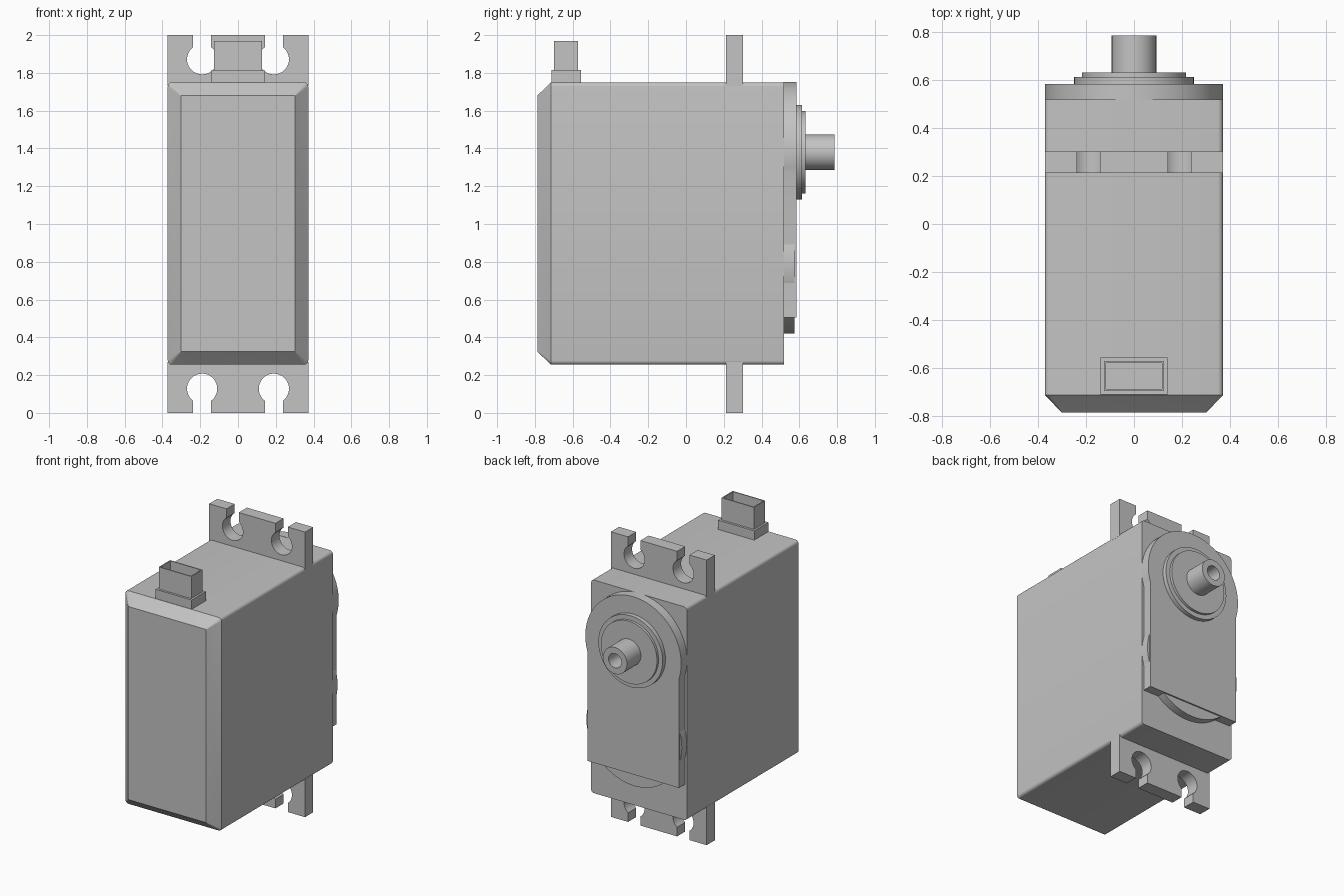
import bpy, bmesh
from math import sin, cos, pi, asin, radians

cube = bpy.data.objects.get("Cube")
if cube:
    bpy.data.objects.remove(cube, do_unlink=True)

grey = bpy.data.materials.new("plain grey")
grey.use_nodes = True
COLOUR = (0.55, 0.55, 0.55, 1)
grey.diffuse_color = COLOUR
grey.node_tree.nodes["Principled BSDF"].inputs["Base Color"].default_value = COLOUR


def loft(name, sections, upright=False):
    """Skin a row of matching outlines (outline, position) and cap both ends."""
    bm = bmesh.new()
    rings = []
    for outline, p in sections:
        rings.append([bm.verts.new((a, b, p) if upright else (a, p, b)) for a, b in outline])
    n = len(rings[0])
    for r, s in zip(rings, rings[1:]):
        for i in range(n):
            j = (i + 1) % n
            bm.faces.new((r[i], r[j], s[j], s[i]))
    bm.faces.new(rings[0])
    bm.faces.new(rings[-1])
    bmesh.ops.recalc_face_normals(bm, faces=bm.faces)
    mesh = bpy.data.meshes.new(name)
    bm.to_mesh(mesh)
    bm.free()
    mesh.materials.append(grey)
    ob = bpy.data.objects.new(name, mesh)
    bpy.context.collection.objects.link(ob)
    bpy.ops.object.select_all(action='DESELECT')
    ob.select_set(True)
    bpy.context.view_layer.objects.active = ob
    bpy.ops.object.shade_smooth_by_angle(angle=radians(30))
    return ob


def arc(cx, cz, r, start, end, n):
    return [(cx + r * cos(start + (end - start) * i / n),
             cz + r * sin(start + (end - start) * i / n)) for i in range(n + 1)]


def circle(cz, r, n=64):
    return arc(0, cz, r, 0, 2 * pi, n)[:-1]


def rounded(hx, hz, cz, r):
    """Rounded rectangle with half sizes hx, hz."""
    pts = []
    for k, (sx, sz) in enumerate([(1, 1), (-1, 1), (-1, -1), (1, -1)]):
        pts += arc(sx * (hx - r), cz + sz * (hz - r), r, k * pi / 2, (k + 1) * pi / 2, 5)
    return pts


def rect(hx, y0, y1):
    return [(-hx, y0), (hx, y0), (hx, y1), (-hx, y1)]


# Main case with a chamfered front
MID = 1.0025
loft("case", [(rounded(0.372, 0.7475, MID, 0.022), 0.52),
              (rounded(0.372, 0.7475, MID, 0.022), -0.715),
              (rounded(0.302, 0.6775, MID, 0.003), -0.787)])

# Mounting flanges with keyhole slots
HOLE_X, HOLE_Z, HOLE_R, SLOT = 0.19, 0.128, 0.08, 0.048
half_gap = asin(SLOT / HOLE_R)
tab = [(-0.372, 0.27), (-0.372, 0)]
for x in (-HOLE_X, HOLE_X):
    tab.append((x - SLOT, 0))
    tab += arc(x, HOLE_Z, HOLE_R, -pi / 2 - half_gap, -5 * pi / 2 + half_gap, 28)
    tab.append((x + SLOT, 0))
tab += [(0.372, 0), (0.372, 0.27)]
loft("lower_flange", [(tab, 0.212), (tab, 0.302)])
upper = [(x, 2 - z) for x, z in tab]
loft("upper_flange", [(upper, 0.212), (upper, 0.302)])

# Gear cover on the back: round head running into straight sides
AXIS = 1.38
turn = asin(0.11 / 0.372)
cover = arc(0, AXIS, 0.372, -turn, pi + turn, 48)
side = cover[0][0]
cover += [(-side, 0.505), (side, 0.505)]
loft("gear_cover", [(cover, 0.515), (cover, 0.585)])
loft("lower_gear_boss", [(circle(0.79, 0.37), 0.515), (circle(0.79, 0.37), 0.575)])

# Stepped bearing collar and hollow output shaft
loft("bearing_collar", [(circle(AXIS, 0.25), 0.58), (circle(AXIS, 0.25), 0.615),
                        (circle(AXIS, 0.218), 0.615), (circle(AXIS, 0.218), 0.633)])
loft("output_shaft", [(circle(AXIS, 0.093, 48), 0.625), (circle(AXIS, 0.093, 48), 0.787),
                      (circle(AXIS, 0.05, 48), 0.787), (circle(AXIS, 0.05, 48), 0.66)])

# Cable socket: base block and open thin-walled box
base = rect(0.14, -0.713, -0.557)
loft("socket_base", [(base, 1.745), (base, 1.815)], upright=True)
outer, inner = rect(0.126, -0.698, -0.573), rect(0.118, -0.69, -0.581)
loft("socket_box", [(outer, 1.81), (outer, 1.97), (inner, 1.97), (inner, 1.83)], upright=True)
